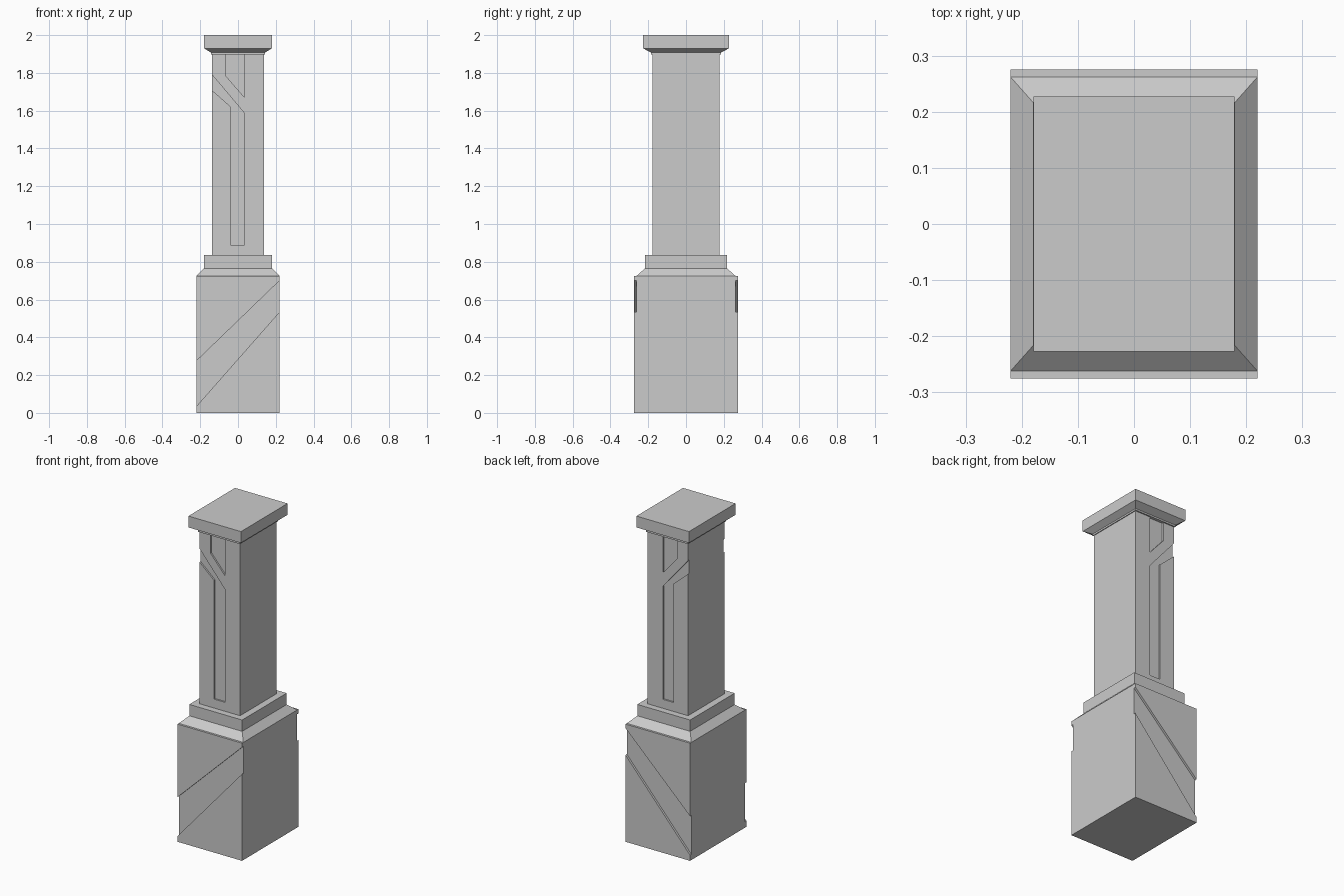
import bpy, bmesh

if "Cube" in bpy.data.objects:
    bpy.data.objects.remove(bpy.data.objects["Cube"])


def new_object(name, bm):
    bmesh.ops.recalc_face_normals(bm, faces=bm.faces[:])
    mesh = bpy.data.meshes.new(name)
    bm.to_mesh(mesh)
    bm.free()
    obj = bpy.data.objects.new(name, mesh)
    bpy.context.collection.objects.link(obj)
    return obj


def stack(name, rings):
    """Loft rectangular rings given as (half_x, half_y, z), capped at both ends."""
    bm = bmesh.new()
    loops = [[bm.verts.new((sx * hx, sy * hy, z))
              for sx, sy in ((-1, -1), (1, -1), (1, 1), (-1, 1))]
             for hx, hy, z in rings]
    for a, b in zip(loops, loops[1:]):
        for i in range(4):
            j = (i + 1) % 4
            bm.faces.new((a[i], a[j], b[j], b[i]))
    bm.faces.new(loops[0][::-1])
    bm.faces.new(loops[-1])
    return new_object(name, bm)


def carve(obj, outline, half_y, depth):
    """Recess an (x, z) outline into the front and back faces."""
    for side in (-1, 1):
        bm = bmesh.new()
        y0, y1 = side * (half_y - depth), side * (half_y + 0.05)
        face = bm.faces.new([bm.verts.new((x, y0, z)) for x, z in outline])
        ext = bmesh.ops.extrude_face_region(bm, geom=[face], use_keep_orig=True)
        verts = [g for g in ext["geom"] if isinstance(g, bmesh.types.BMVert)]
        bmesh.ops.translate(bm, verts=verts, vec=(0, y1 - y0, 0))
        cutter = new_object("groove_cutter", bm)
        cutter.hide_render = True
        mod = obj.modifiers.new("groove", "BOOLEAN")
        mod.operation = "DIFFERENCE"
        mod.solver = "EXACT"
        mod.object = cutter
        bpy.context.view_layer.objects.active = obj
        bpy.ops.object.modifier_apply(modifier=mod.name)
        bpy.data.objects.remove(cutter)


# Pedestal block with a narrow ledge and sloped shoulder
pedestal = stack("pedestal", [(0.22, 0.275, 0), (0.22, 0.275, 0.725),
                              (0.22, 0.262, 0.725), (0.18, 0.217, 0.765)])
# Diagonal band across the pedestal
carve(pedestal, [(-0.25, 0.001), (0.25, 0.569), (0.25, 0.729), (-0.25, 0.246)],
      0.275, 0.013)

# Collar slab under the shaft
stack("collar", [(0.18, 0.217, 0.765), (0.18, 0.217, 0.835)])

# Shaft with a bent channel and a short upper panel
shaft = stack("shaft", [(0.138, 0.177, 0.835), (0.138, 0.177, 1.90)])
carve(shaft, [(-0.16, 1.728), (-0.04, 1.622), (-0.04, 0.89), (0.034, 0.89),
              (0.034, 1.587), (-0.16, 1.817)], 0.177, 0.01)
carve(shaft, [(-0.063, 1.782), (0.034, 1.671), (0.034, 1.897), (-0.063, 1.897)],
      0.177, 0.01)

# Capital with thin neck, flared underside and flat slab
stack("capital", [(0.143, 0.185, 1.897), (0.143, 0.185, 1.907),
                  (0.179, 0.227, 1.93), (0.179, 0.227, 2.0)])
